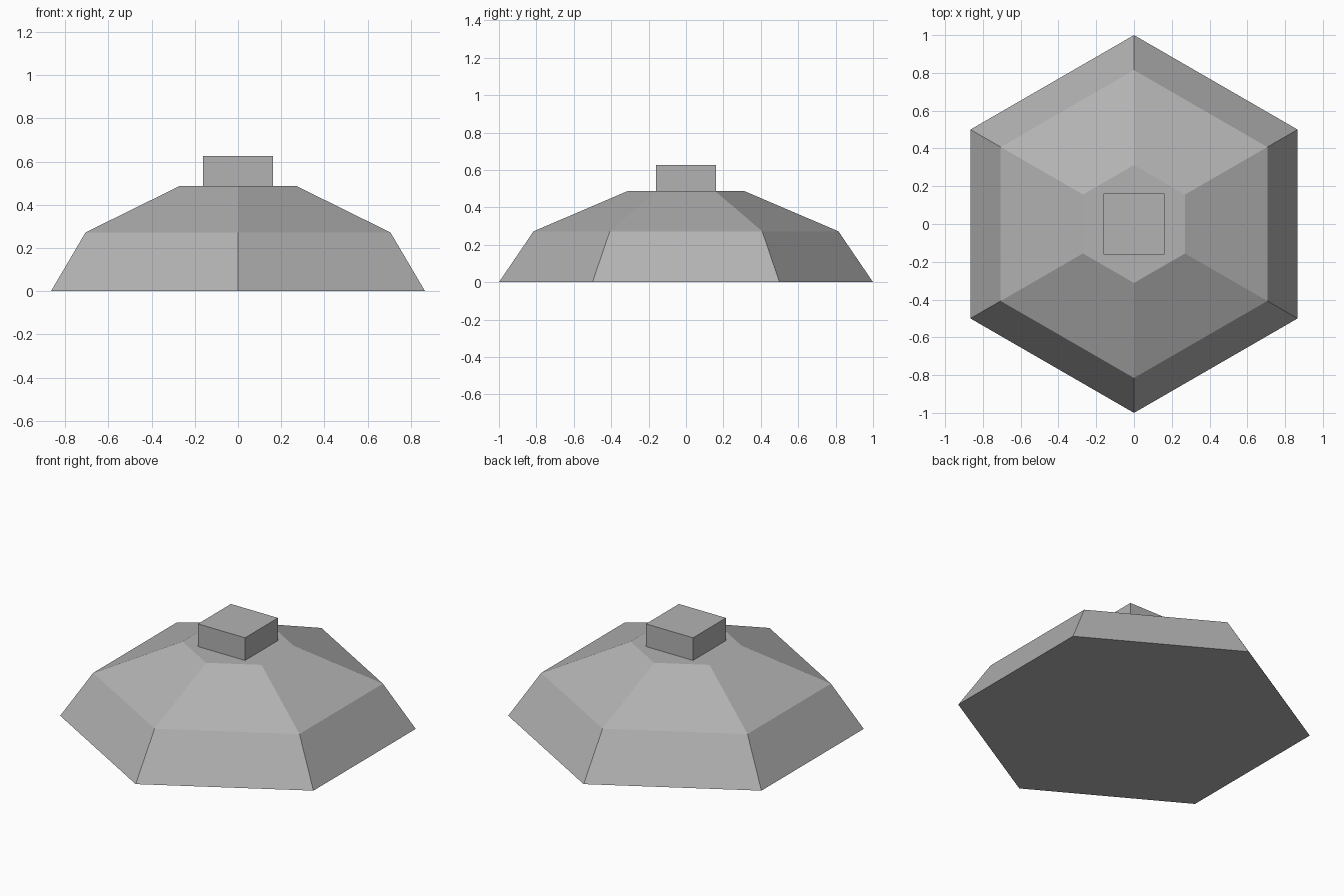
import bpy, bmesh, math

if "Cube" in bpy.data.objects:
    bpy.data.objects.remove(bpy.data.objects["Cube"])

grey = bpy.data.materials.new("plain grey")
grey.diffuse_color = (0.45, 0.45, 0.45, 1)
grey.use_nodes = True
grey.node_tree.nodes["Principled BSDF"].inputs["Base Color"].default_value = grey.diffuse_color


def add_object(name, bm):
    bmesh.ops.recalc_face_normals(bm, faces=bm.faces)
    mesh = bpy.data.meshes.new(name)
    bm.to_mesh(mesh)
    bm.free()
    mesh.materials.append(grey)
    obj = bpy.data.objects.new(name, mesh)
    bpy.context.collection.objects.link(obj)


def stacked_rings(name, profile, sides, start):
    """Closed solid from (radius, height) rings with flat sides."""
    bm = bmesh.new()
    rings = []
    for r, z in profile:
        angles = [start + math.tau * i / sides for i in range(sides)]
        rings.append([bm.verts.new((r * math.cos(a), r * math.sin(a), z)) for a in angles])
    for low, high in zip(rings, rings[1:]):
        for i in range(sides):
            j = (i + 1) % sides
            bm.faces.new((low[i], low[j], high[j], high[i]))
    bm.faces.new(rings[0])
    bm.faces.new(rings[-1])
    add_object(name, bm)


# Six-sided dome with a steep skirt and a shallow shoulder
stacked_rings("hexagonal_dome", [(1, 0), (0.815, 0.272), (0.312, 0.487)], 6, math.pi / 2)

# Square block on the flat top
half = 0.161
stacked_rings("top_block", [(half * math.sqrt(2), 0.487), (half * math.sqrt(2), 0.627)], 4, math.pi / 4)
